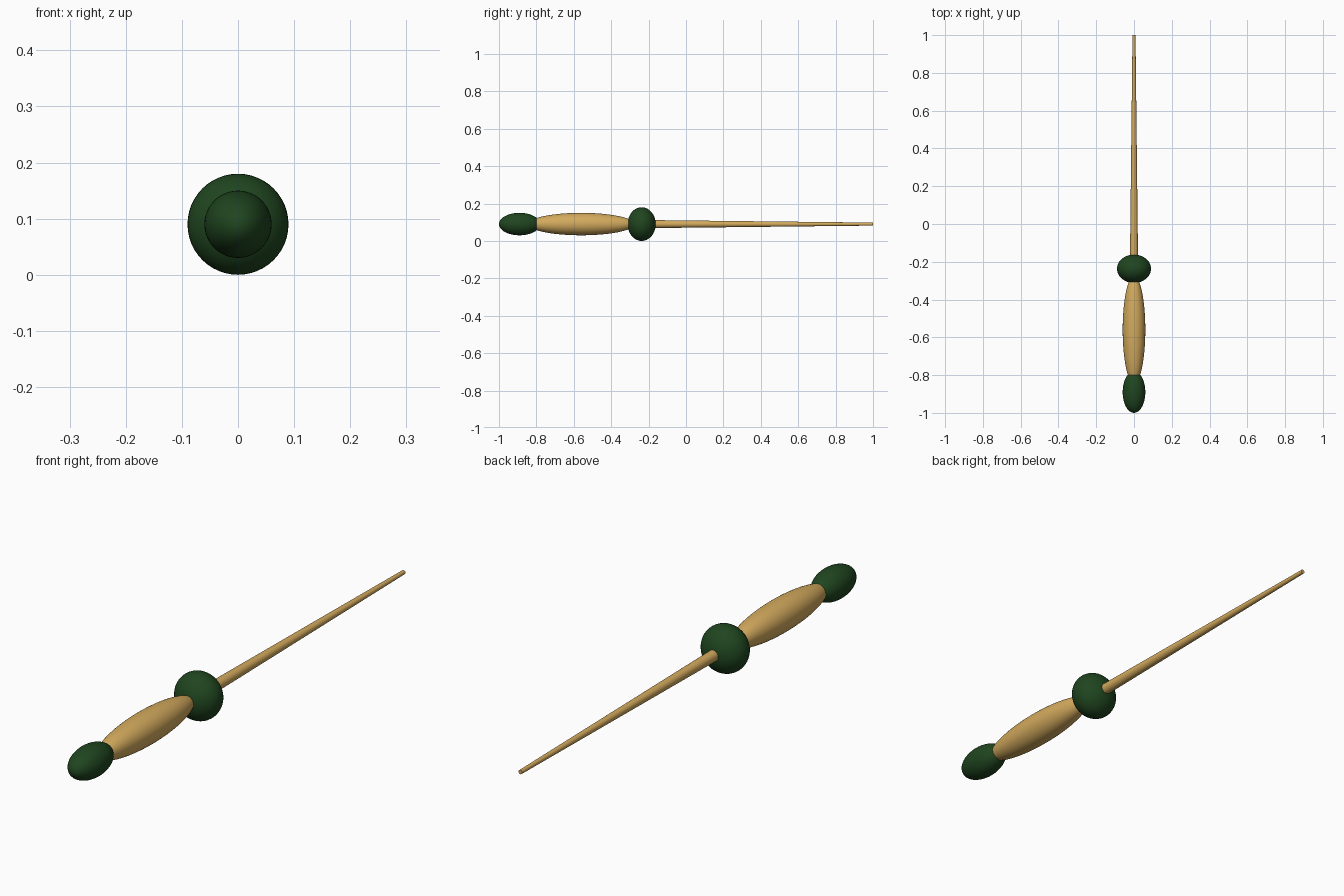
import bpy, math

if "Cube" in bpy.data.objects:
    bpy.data.objects.remove(bpy.data.objects["Cube"])

AXIS_Z = 0.09

def material(name, color):
    m = bpy.data.materials.new(name)
    m.diffuse_color = color
    m.use_nodes = True
    m.node_tree.nodes["Principled BSDF"].inputs["Base Color"].default_value = m.diffuse_color
    return m

green = material("dark_green", (0.014, 0.06, 0.014, 1))
wood = material("light_wood", (0.65, 0.40, 0.11, 1))

def finish(name, mat):
    ob = bpy.context.object
    ob.name = name
    ob.data.materials.append(mat)
    bpy.ops.object.transform_apply(location=False, rotation=True, scale=True)
    bpy.ops.object.shade_smooth_by_angle(angle=math.radians(40))

def ellipsoid(name, y, radius, half_length, mat):
    # poles lie along the wand's long axis
    bpy.ops.mesh.primitive_uv_sphere_add(segments=48, ring_count=24, radius=1,
        location=(0, y, AXIS_Z), rotation=(-math.pi / 2, 0, 0))
    bpy.context.object.scale = (radius, radius, half_length)
    finish(name, mat)

# Rounded end knob, swelling grip and collar
ellipsoid("end_knob", -0.89, 0.06, 0.11, green)
ellipsoid("grip", -0.56, 0.06, 0.285, wood)
ellipsoid("collar", -0.237, 0.09, 0.075, green)

# Long tapering shaft, starting inside the collar
y0, y1 = -0.24, 1.0
bpy.ops.mesh.primitive_cone_add(vertices=32, radius1=0.022, radius2=0.008,
    depth=y1 - y0, location=(0, (y0 + y1) / 2, AXIS_Z),
    rotation=(-math.pi / 2, 0, 0))
finish("shaft", wood)
